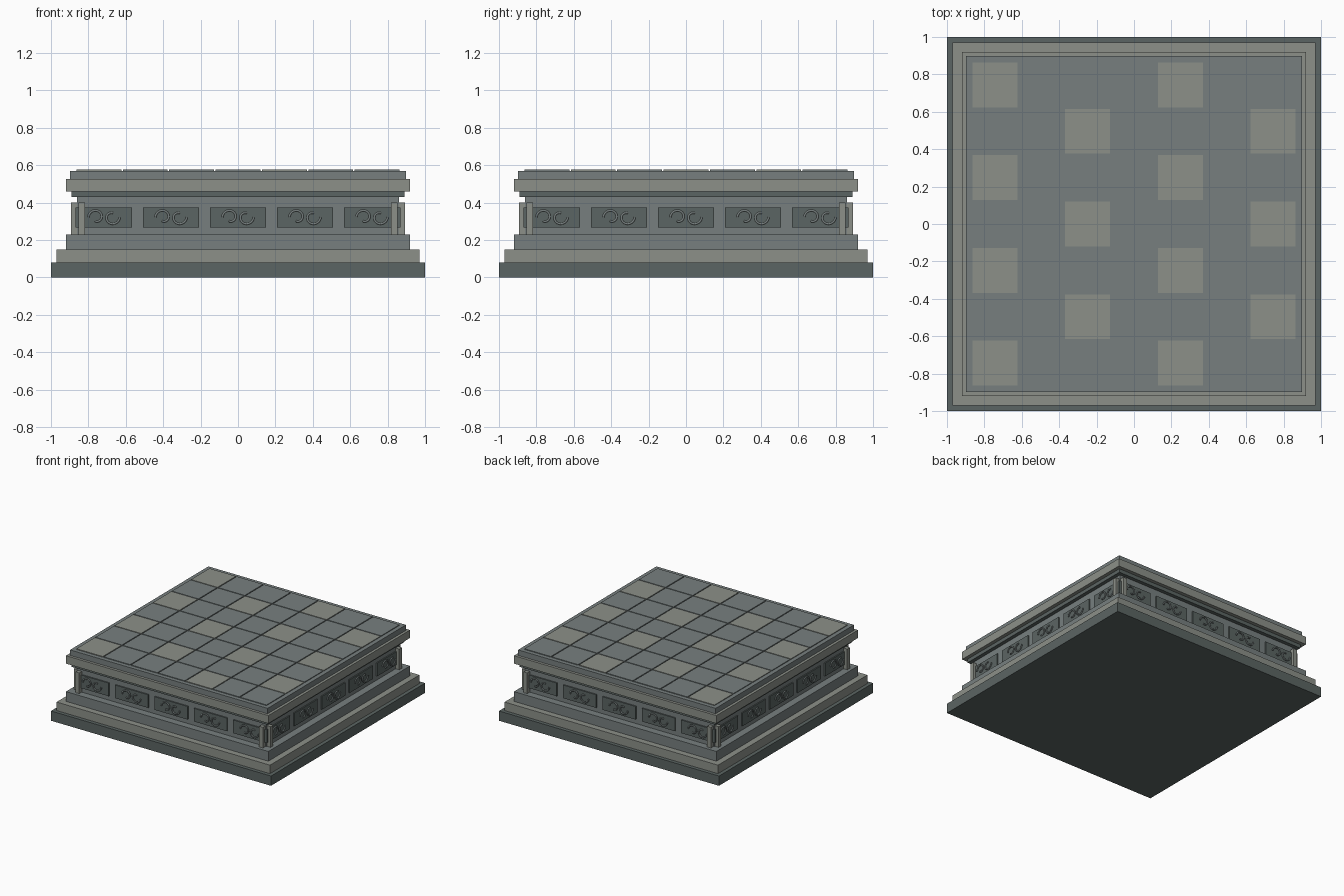
import bpy, math
from mathutils import Matrix, Vector

if "Cube" in bpy.data.objects:
    bpy.data.objects.remove(bpy.data.objects["Cube"])


def material(name, rgb):
    m = bpy.data.materials.new(name)
    m.diffuse_color = (*rgb, 1)
    m.use_nodes = True
    m.node_tree.nodes["Principled BSDF"].inputs["Base Color"].default_value = m.diffuse_color
    return m


DARK = material("dark_stone", (0.105, 0.130, 0.125))
MID = material("mid_stone", (0.185, 0.213, 0.213))
LIGHT = material("light_stone", (0.262, 0.280, 0.250))


def box(name, lo, hi, mat, turn=0.0):
    """Box between two corners, turned about the z axis of the world."""
    lo, hi = Vector(lo), Vector(hi)
    bpy.ops.mesh.primitive_cube_add(size=1)
    ob = bpy.context.object
    ob.name = name
    size = hi - lo
    ob.data.transform(Matrix.Rotation(turn, 4, 'Z') @ Matrix.Translation((lo + hi) / 2)
                      @ Matrix.Diagonal((*size, 1)))
    ob.data.materials.append(mat)
    return ob


def layer(name, half, z0, z1, mat):
    return box(name, (-half, -half, z0), (half, half, z1), mat)


# Stacked square courses
layer("base_plinth", 1.0, 0, 0.08, DARK)
layer("lower_step", 0.97, 0.08, 0.15, LIGHT)
layer("upper_step", 0.92, 0.15, 0.23, MID)
layer("body", 0.86, 0.23, 0.43, MID)
layer("neck_band", 0.89, 0.43, 0.46, DARK)
layer("cornice", 0.92, 0.46, 0.525, LIGHT)
layer("top_slab", 0.898, 0.525, 0.57, MID)

# Paving tiles, 7 x 7
for row in range(7):
    for col in range(7):
        x, y = (col - 3) * 0.248, (row - 3) * 0.248
        pale = col % 4 == (0 if row % 2 == 0 else 2)
        box("paving_tile", (x - 0.12, y - 0.12, 0.565), (x + 0.12, y + 0.12, 0.576),
            LIGHT if pale else MID)


# Carved scroll: a pair of spirals, point-symmetric
def scroll(cx, turn):
    cu = bpy.data.curves.new("scroll_carving", 'CURVE')
    cu.dimensions = '3D'
    cu.bevel_depth = 0.006
    cu.bevel_resolution = 1
    cu.use_fill_caps = True
    for side in (-1, 1):
        sp = cu.splines.new('POLY')
        n = 20
        sp.points.add(n)
        for i in range(n + 1):
            t = i / n
            a = math.pi - t * 1.6 * math.pi
            r = 0.042 - 0.02 * t
            sp.points[i].co = (cx - side * (-0.042 + r * math.cos(a)) * -1,
                               -0.873, 0.322 - side * r * math.sin(a) * -1, 1)
    ob = bpy.data.objects.new("scroll_carving", cu)
    bpy.context.collection.objects.link(ob)
    cu.transform(Matrix.Rotation(turn, 4, 'Z'))
    cu.materials.append(MID)


# Panels, scrolls and corner pilasters on all four sides
for k in range(4):
    turn = k * math.pi / 2
    for i in range(-2, 3):
        x = i * 0.358
        box("frieze_panel", (x - 0.15, -0.87, 0.267), (x + 0.15, -0.85, 0.375), DARK, turn)
        scroll(x, turn)
    for s in (-1, 1):
        box("corner_pilaster", (s * 0.835 - 0.017, -0.893, 0.23),
            (s * 0.835 + 0.017, -0.855, 0.40), LIGHT, turn)
